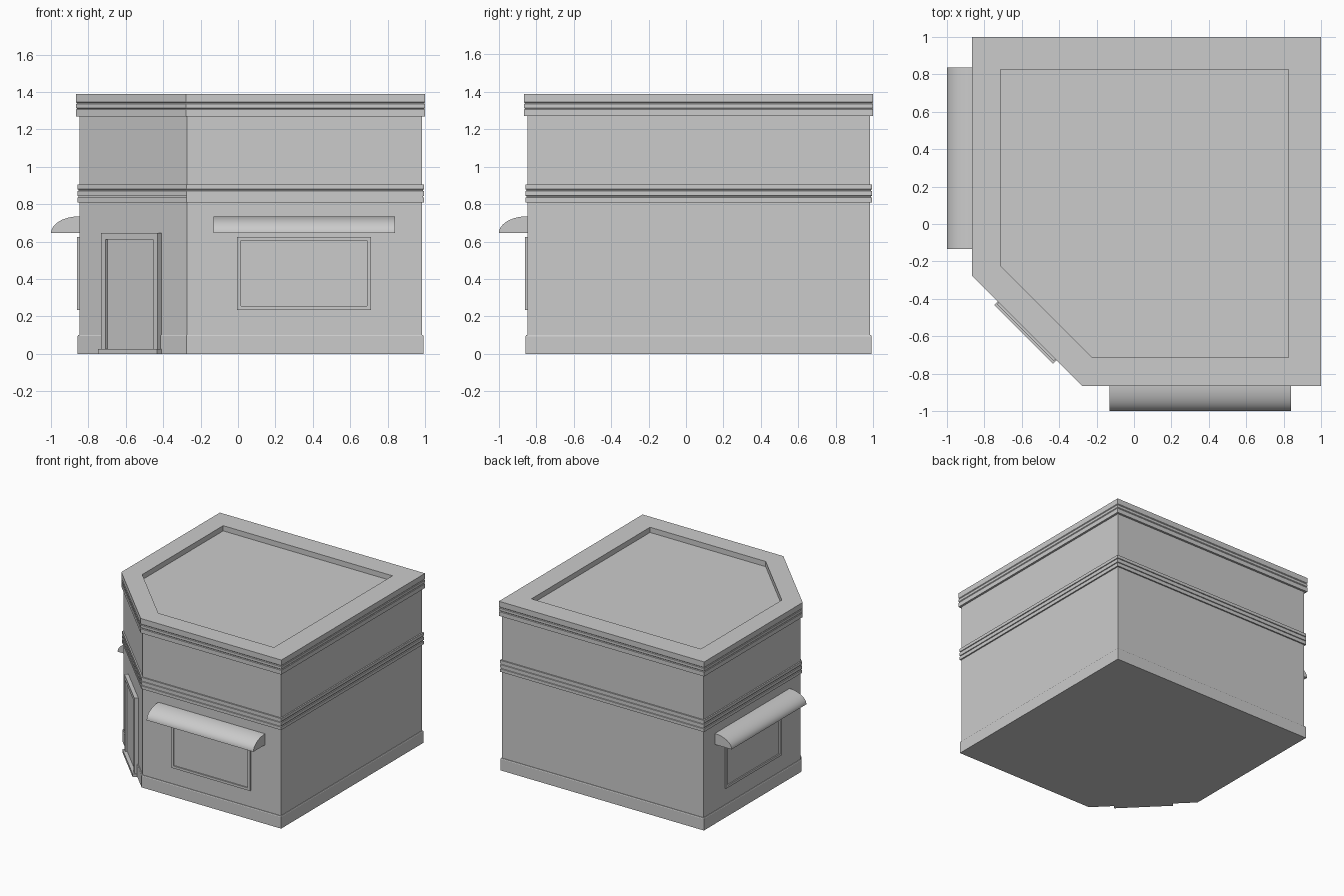
import bpy, bmesh, math
from mathutils import Matrix, Vector

if "Cube" in bpy.data.objects:
    bpy.data.objects.remove(bpy.data.objects["Cube"])

LO, HI, CUT = -0.848, 0.983, -1.12   # wall lines; cut corner lies on x + y = CUT


def loft(name, rings, cap_start=False, cap_end=False, matrix=Matrix(), smooth=False):
    """Bridge a sequence of equal-sized closed rings into one mesh."""
    bm = bmesh.new()
    loops = [[bm.verts.new(matrix @ Vector(p)) for p in r] for r in rings]
    for a, b in zip(loops, loops[1:]):
        for i in range(len(a)):
            j = (i + 1) % len(a)
            bm.faces.new((a[i], a[j], b[j], b[i]))
    if cap_start:
        bm.faces.new(loops[0][::-1])
    if cap_end:
        bm.faces.new(loops[-1])
    if matrix.determinant() < 0:
        bmesh.ops.reverse_faces(bm, faces=bm.faces)
    mesh = bpy.data.meshes.new(name)
    bm.to_mesh(mesh)
    bm.free()
    obj = bpy.data.objects.new(name, mesh)
    bpy.context.collection.objects.link(obj)
    if smooth:
        bpy.ops.object.select_all(action='DESELECT')
        obj.select_set(True)
        bpy.context.view_layer.objects.active = obj
        bpy.ops.object.shade_smooth_by_angle(angle=math.radians(40))
    return obj


def outline(lo, hi, cut, z):
    return [(hi, lo, z), (hi, hi, z), (lo, hi, z), (lo, cut - lo, z), (cut - lo, lo, z)]


def footprint(d, z):
    return outline(LO - d, HI + d, CUT - d * math.sqrt(2), z)


def rect(u0, u1, z0, z1, n):
    return [(u0, n, z0), (u1, n, z0), (u1, n, z1), (u0, n, z1)]


def wall_frame(origin, u, n):
    """Local axes: along the wall, out of the wall, up."""
    m = Matrix((u, n, (0, 0, 1))).transposed().to_4x4()
    m.translation = origin
    return m


# Storey walls
loft("walls", [footprint(0, 0.0), footprint(0, 1.30)])

# Plinth with underside
loft("plinth", [footprint(0.009, 0), footprint(0.009, 0.094), footprint(0.006, 0.10),
                footprint(0, 0.10)], cap_start=True)

# String course with three ridges
band = [(0, 0.81)]
for k in range(3):
    z = 0.81 + k * 0.035
    band += [(0.011, z), (0.011, z + 0.025)]
    if k < 2:
        band += [(0.005, z + 0.027), (0.005, z + 0.033)]
band += [(0, 0.905)]
loft("string_course", [footprint(d, z) for d, z in band])

# Cornice, parapet rim and recessed roof
cornice = [(0, 1.27), (0.017, 1.27)]
for z in (1.31, 1.34):
    cornice += [(0.017, z - 0.005), (0.013, z), (0.017, z + 0.005)]
cornice += [(0.017, 1.39)]
rim = [outline(-0.713, 0.826, -0.938, z) for z in (1.39, 1.347)]
loft("cornice_and_roof", [footprint(d, z) for d, z in cornice] + rim, cap_end=True)

# Window and awning on the front and left walls
walls = {"front": wall_frame((0, LO, 0), (1, 0, 0), (0, -1, 0)),
         "left": wall_frame((LO, -0.004, 0), (0, 1, 0), (-1, 0, 0))}
for side, m in walls.items():
    loft(side + "_window",
         [rect(-0.005, 0.71, 0.235, 0.625, 0), rect(-0.005, 0.71, 0.235, 0.625, 0.012),
          rect(0.015, 0.69, 0.255, 0.605, 0.012), rect(0.015, 0.69, 0.255, 0.605, 0.002)],
         cap_end=True, matrix=m)
    arc = [(0.152 * math.cos(a), 0.645 + 0.09 * math.sin(a))
           for a in (math.pi / 2 * i / 12 for i in range(13))]
    section = [(0, 0.645)] + arc
    loft(side + "_awning", [[(u, n, z) for n, z in section] for u in (0.84, -0.13)],
         True, True, m, smooth=True)

# Corner door with frame and step
r = math.sqrt(0.5)
corner = wall_frame((CUT / 2, CUT / 2, 0), (r, -r, 0), (-r, -r, 0))
loft("door",
     [rect(-0.215, 0.215, 0, 0.645, 0), rect(-0.215, 0.215, 0, 0.645, 0.03),
      rect(-0.18, 0.18, 0.02, 0.61, 0.03), rect(-0.18, 0.18, 0.02, 0.61, 0.014)],
     cap_end=True, matrix=corner)
loft("door_step", [rect(-0.222, 0.222, 0, 0.025, n) for n in (0, 0.043)],
     True, True, corner)
